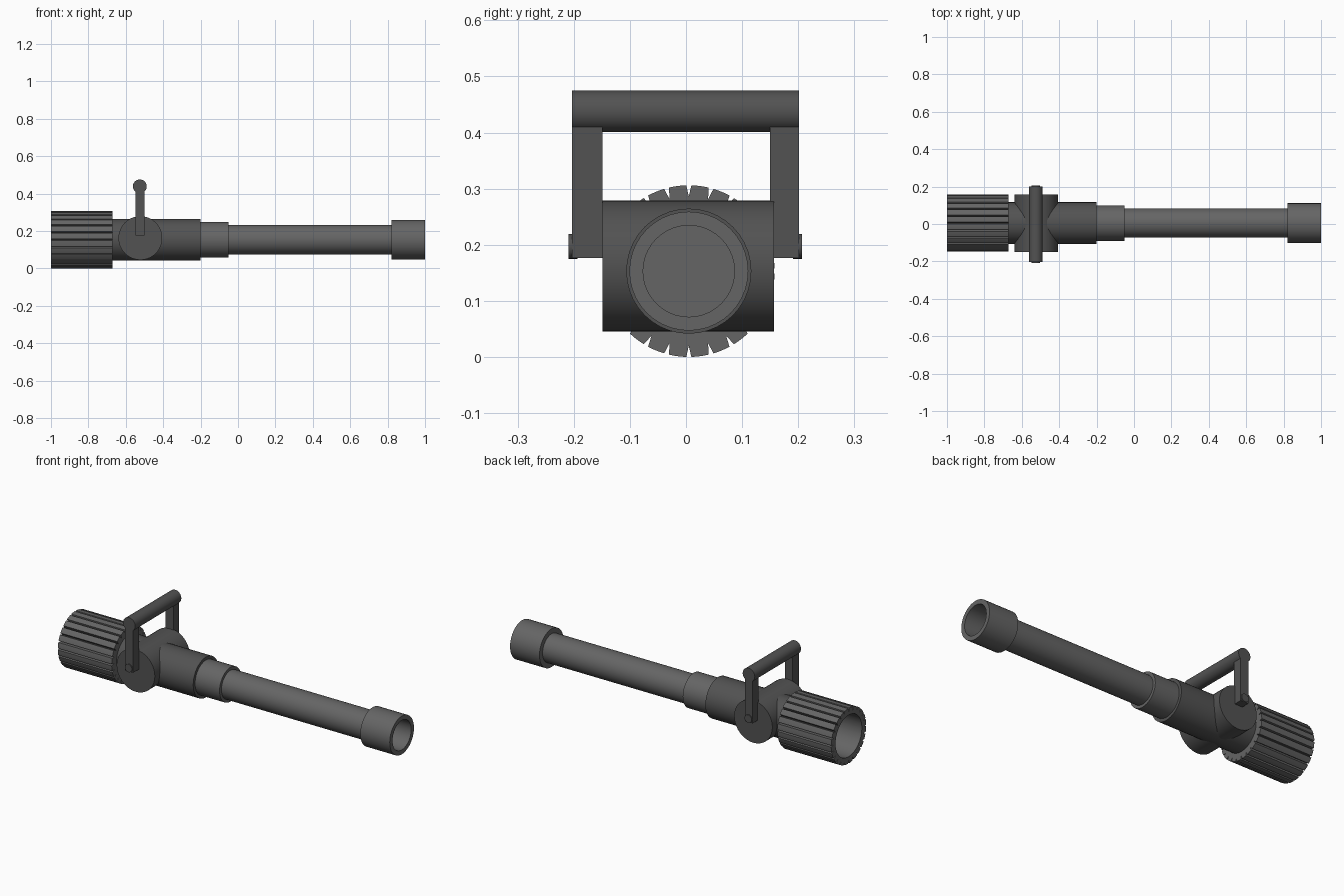
import bpy, bmesh
from math import sin, cos, pi, radians
from mathutils import Matrix

if "Cube" in bpy.data.objects:
    bpy.data.objects.remove(bpy.data.objects["Cube"])

CY, CZ = 0.005, 0.153          # main axis of the tube
HX = -0.525                    # handle position along the tube
ROUND = [(2 * pi * i / 40, 1.0) for i in range(40)]


def material(name, v):
    m = bpy.data.materials.new(name)
    m.diffuse_color = (v, v, v, 1)
    m.use_nodes = True
    m.node_tree.nodes["Principled BSDF"].inputs["Base Color"].default_value = m.diffuse_color
    return m


DARK = material("dark_metal", 0.085)
MID = material("mid_metal", 0.13)


def finish(name, bm, mat):
    bmesh.ops.recalc_face_normals(bm, faces=bm.faces)
    me = bpy.data.meshes.new(name)
    bm.to_mesh(me)
    bm.free()
    me.materials.append(mat)
    ob = bpy.data.objects.new(name, me)
    bpy.context.collection.objects.link(ob)
    bpy.ops.object.select_all(action='DESELECT')
    ob.select_set(True)
    bpy.context.view_layer.objects.active = ob
    bpy.ops.object.shade_smooth_by_angle(angle=radians(30))
    return ob


def loft(name, rings, mat):
    """Rings of (x, radius, outline) around the main axis, closed at both ends."""
    bm = bmesh.new()
    loops = [[bm.verts.new((x, CY + r * k * cos(a), CZ + r * k * sin(a)))
              for a, k in outline] for x, r, outline in rings]
    n = len(loops[0])
    for p, q in zip(loops, loops[1:]):
        for i in range(n):
            j = (i + 1) % n
            bm.faces.new((p[i], p[j], q[j], q[i]))
    bm.faces.new(loops[0])
    bm.faces.new(loops[-1])
    return finish(name, bm, mat)


def lathe(name, profile, mat):
    return loft(name, [(x, r, ROUND) for x, r in profile], mat)


def cross_rod(name, x, z, r, y0, y1, mat, seg=40):
    bm = bmesh.new()
    bmesh.ops.create_cone(bm, cap_ends=True, segments=seg, radius1=r, radius2=r,
                          depth=y1 - y0,
                          matrix=Matrix.Translation((x, (y0 + y1) / 2, z))
                          @ Matrix.Rotation(pi / 2, 4, 'X'))
    return finish(name, bm, mat)


def box(name, lo, hi, mat):
    bm = bmesh.new()
    bmesh.ops.create_cube(bm, size=1)
    for v in bm.verts:
        v.co = [l + (c + 0.5) * (h - l) for c, l, h in zip(v.co, lo, hi)]
    return finish(name, bm, mat)


# Grooved grip collar: 24 lands separated by narrow V notches, open at the rear
toothed, plain = [], []
for t in range(24):
    base = radians(15 * t)
    for off, k in ((0, 0.87), (1.7, 1), (5.6, 1), (9.4, 1), (13.3, 1)):
        toothed.append((base + radians(off), k))
        plain.append((base + radians(off), 1.0))
loft("grip_collar", [(-0.67, 0.105, plain), (-0.67, 0.153, toothed),
                     (-1.0, 0.153, toothed), (-1.0, 0.115, plain),
                     (-0.80, 0.115, plain)], MID)

# Stepped tube
lathe("body_tube", [(-0.70, 0.1115), (-0.20, 0.1115)], DARK)
lathe("reducer_sleeve", [(-0.22, 0.095), (-0.05, 0.095)], MID)
lathe("long_pipe", [(-0.07, 0.0785), (0.83, 0.0785)], MID)
lathe("end_socket", [(0.82, 0.075), (0.82, 0.106), (1.0, 0.106),
                     (1.0, 0.0815), (0.835, 0.0815)], MID)

# Cross barrel through the body
cross_rod("cross_housing", -0.522, 0.162, 0.117, -0.149, 0.157, DARK)

# Carry handle: bar, two posts and pivot pins
cross_rod("handle_bar", HX, 0.438, 0.037, -0.203, 0.201, DARK)
for side, y0, y1 in (("front", -0.203, -0.149), ("back", 0.150, 0.201)):
    box(side + "_handle_post", (HX - 0.024, y0, 0.176), (HX + 0.024, y1, 0.43), DARK)
    p0, p1 = (y0 - 0.006, y0 + 0.01) if y0 < 0 else (y1 - 0.01, y1 + 0.006)
    cross_rod(side + "_pivot_pin", HX, 0.197, 0.022, p0, p1, DARK, 24)
